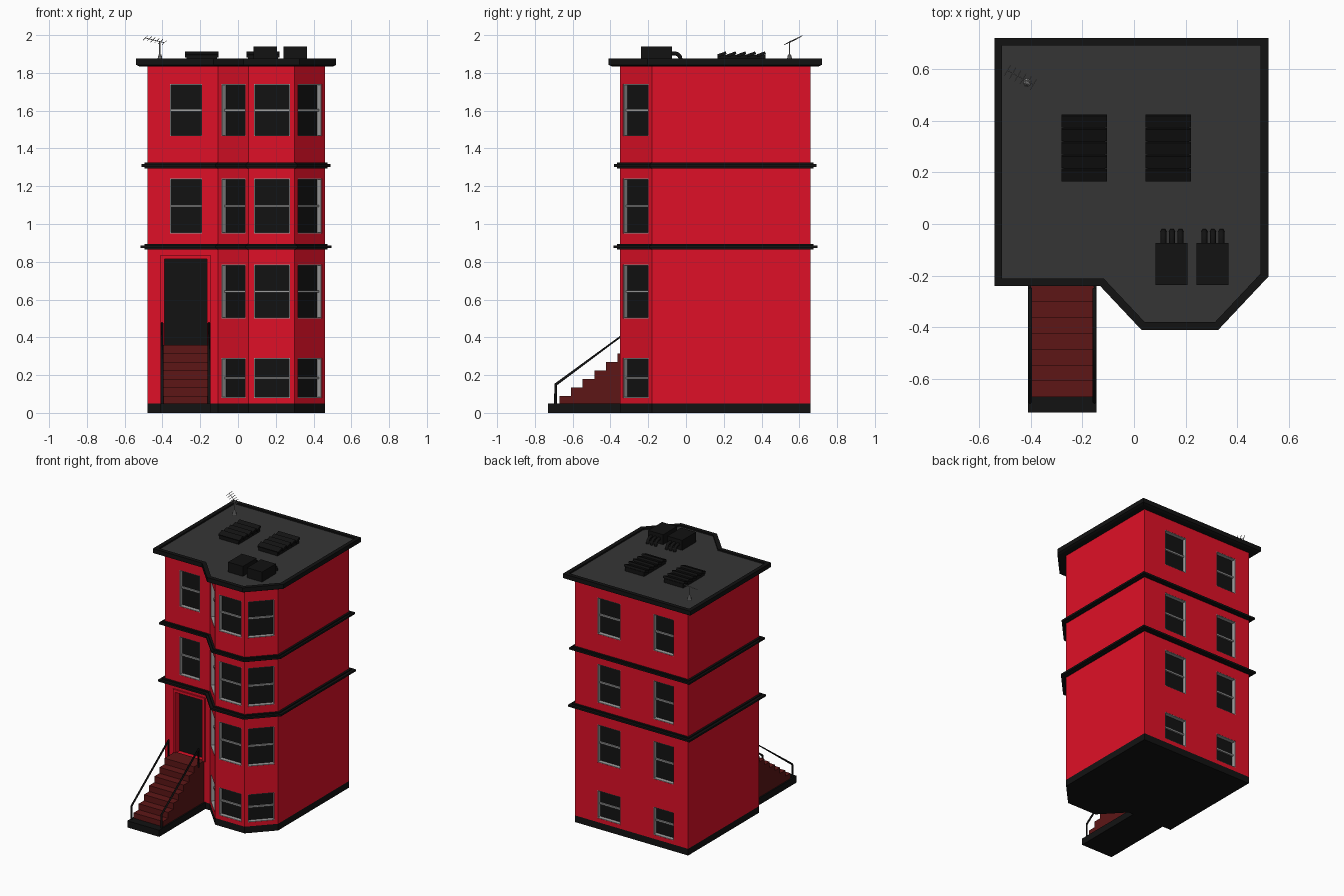
import bpy, bmesh, math
from mathutils import Matrix, Vector

if "Cube" in bpy.data.objects:
    bpy.data.objects.remove(bpy.data.objects["Cube"])


def mat(name, r, g, b):
    m = bpy.data.materials.new(name)
    m.diffuse_color = (r, g, b, 1)
    m.use_nodes = True
    m.node_tree.nodes["Principled BSDF"].inputs["Base Color"].default_value = m.diffuse_color
    return m


RED = mat("red_wall", 0.74, 0.005, 0.02)
BROWN = mat("dark_red_steps", 0.11, 0.008, 0.008)
BLACK = mat("black_trim", 0.006, 0.006, 0.006)
ROOF = mat("roof_grey", 0.036, 0.036, 0.036)
GREY = mat("light_grey", 0.35, 0.35, 0.35)

FOOT = [(-.48, -.18), (-.105, -.18), (.055, -.35), (.30, -.35),
        (.46, -.18), (.46, .66), (-.48, .66)]


def part(name, bm, material):
    bmesh.ops.recalc_face_normals(bm, faces=bm.faces)
    me = bpy.data.meshes.new(name)
    bm.to_mesh(me)
    bm.free()
    ob = bpy.data.objects.new(name, me)
    bpy.context.collection.objects.link(ob)
    if material:
        me.materials.append(material)
    return ob


def box(bm, x0, x1, y0, y1, z0, z1, frame=Matrix()):
    m = (frame @ Matrix.Translation(((x0 + x1) / 2, (y0 + y1) / 2, (z0 + z1) / 2))
         @ Matrix.Diagonal((x1 - x0, y1 - y0, z1 - z0, 1)))
    bmesh.ops.create_cube(bm, size=1, matrix=m)


def offset(d):
    """Footprint pushed outward by d with mitred corners."""
    out = []
    for i, p in enumerate(FOOT):
        p = Vector(p)
        a = (p - Vector(FOOT[i - 1])).normalized()
        b = (Vector(FOOT[(i + 1) % len(FOOT)]) - p).normalized()
        na, nb = Vector((a.y, -a.x)), Vector((b.y, -b.x))
        out.append(p + (na + nb) * d / (1 + na.dot(nb)))
    return out


def loft(name, profile, material):
    """Footprint rings stacked from (offset, z) pairs and capped."""
    bm = bmesh.new()
    rings = [[bm.verts.new((p.x, p.y, z)) for p in offset(d)] for d, z in profile]
    n = len(FOOT)
    for r, s in zip(rings, rings[1:]):
        for i in range(n):
            j = (i + 1) % n
            bm.faces.new((r[i], r[j], s[j], s[i]))
    bm.faces.new(rings[0][::-1])
    bm.faces.new(rings[-1])
    return part(name, bm, material)


def tube(name, paths, radius, material, res=0):
    cu = bpy.data.curves.new(name, 'CURVE')
    cu.dimensions = '3D'
    cu.bevel_depth = radius
    cu.bevel_resolution = res
    cu.use_fill_caps = True
    for path in paths:
        sp = cu.splines.new('POLY')
        sp.points.add(len(path) - 1)
        for q, p in zip(sp.points, path):
            q.co = (*p, 1)
    cu.materials.append(material)
    ob = bpy.data.objects.new(name, cu)
    bpy.context.collection.objects.link(ob)


# Main body, plinth, string courses and cornice
walls = loft("walls", [(0, .05), (0, 1.85)], RED)
loft("plinth", [(0, 0), (0, .05)], BLACK)
for name, z, d in (("lower_string_course", .88, .035), ("upper_string_course", 1.31, .03)):
    loft(name, [(.015, z - .015), (.015, z - .007), (d, z - .007), (d, z + .007),
                (.015, z + .007), (.015, z + .015)], BLACK)
loft("cornice", [(.045, 1.835), (.06, 1.843), (.06, 1.876), (.03, 1.876), (.03, 1.862)], BLACK)
loft("roof_deck", [(.03, 1.858), (.03, 1.865)], ROOF)

# Windows: recessed glass, grey reveals and a middle bar
ROWS = [(.08, .29), (.50, .785), (.95, 1.24), (1.465, 1.74)]
ang = math.atan2(.17, .16)
COLS = [(-.275, -.18, 0, .17, ROWS[2:]), (.18, -.35, 0, .19, ROWS),
        (.38, -.265, ang, .185, ROWS), (-.025, -.265, -ang, .185, ROWS),
        (.18, .66, math.pi, .19, ROWS), (-.275, .66, math.pi, .17, ROWS)]
D, T = .036, .004
cut, glass, reveal, bars = (bmesh.new() for _ in range(4))
for x, y, a, w, rows in COLS:
    f = Matrix.Translation((x, y, 0)) @ Matrix.Rotation(a, 4, 'Z')
    h = w / 2
    for z0, z1 in rows:
        zm = (z0 + z1) / 2
        box(cut, -h, h, -.03, D, z0, z1, f)
        box(glass, -h + T, h - T, D - .006, D - .001, z0 + T, z1 - T, f)
        for s in (-1, 1):
            e = sorted((s * h, s * (h - T)))
            box(reveal, e[0], e[1], .001, D, z0, z1, f)
        box(reveal, -h + T, h - T, .001, D, z0, z0 + T, f)
        box(reveal, -h + T, h - T, .001, D, z1 - T, z1, f)
        box(bars, -h + T, h - T, D - .018, D - .006, zm - .006, zm + .006, f)
part("window_glass", glass, BLACK)
part("window_reveals", reveal, GREY)
part("window_bars", bars, GREY)

# Doorway: opening, door and raised surround
box(cut, -.39, -.165, -.25, -.13, .355, .815)
bm = bmesh.new()
box(bm, -.39, -.165, -.136, -.131, .355, .815)
part("door", bm, BLACK)
bm = bmesh.new()
box(bm, -.41, -.39, -.19, -.175, .355, .835)
box(bm, -.165, -.145, -.19, -.175, .355, .835)
box(bm, -.39, -.165, -.19, -.175, .815, .835)
part("door_surround", bm, RED)

# Cut all openings out of the walls
cutter = part("opening_cutter", cut, None)
cutter.hide_render = True
mod = walls.modifiers.new("openings", 'BOOLEAN')
mod.object = cutter
mod.operation = 'DIFFERENCE'
mod.solver = 'EXACT'
bpy.context.view_layer.update()
me = bpy.data.meshes.new_from_object(walls.evaluated_get(bpy.context.evaluated_depsgraph_get()))
walls.modifiers.clear()
walls.data = me
bpy.data.objects.remove(cutter)

# Front steps on a black slab
bm = bmesh.new()
box(bm, -.41, -.145, -.73, -.18, 0, .05)
part("step_slab", bm, BLACK)
bm = bmesh.new()
for i in range(7):
    y = -.67 + i * .0615
    box(bm, -.40, -.155, y, y + .0615 if i < 6 else -.175, .05, .09 + i * .045)
part("front_steps", bm, BROWN)

# Handrails
tube("handrails", [[(x, -.69, .03), (x, -.69, .15), (x, -.25, .475), (x, -.25, .34)]
                   for x in (-.402, -.153)], .008, BLACK)

# Louvred roof vents
for name, x in (("left_roof_vent", -.1925), ("right_roof_vent", .1325)):
    bm = bmesh.new()
    box(bm, x - .08, x + .08, .168, .422, 1.86, 1.896)
    for i in range(5):
        f = Matrix.Translation((x, .19 + i * .052, 1.898)) @ Matrix.Rotation(.35, 4, 'X')
        box(bm, -.088, .088, -.024, .024, -.008, .008, f)
    part(name, bm, BLACK)

# Air conditioning units with bent hoses
hoses = []
bm = bmesh.new()
for x in (.145, .3035):
    box(bm, x - .062, x + .062, -.237, -.073, 1.86, 1.94)
    for dx in (-.031, .002, .035):
        arc = [(x + dx, -.06 + .031 * math.sin(t * math.pi / 10),
                1.872 + .031 * math.cos(t * math.pi / 10)) for t in range(6)]
        hoses.append([(x + dx, -.08, 1.903)] + arc + [(x + dx, -.029, 1.86)])
part("air_conditioners", bm, BLACK)
tube("air_conditioner_hoses", hoses, .012, BLACK, 1)

# Roof antenna: foot, mast, boom and cross rods
bm = bmesh.new()
bmesh.ops.create_cone(bm, cap_ends=True, segments=10, radius1=.016, radius2=.008, depth=.035,
                      matrix=Matrix.Translation((-.413, .548, 1.88)))
part("antenna_foot", bm, GREY)
a, b = Vector((-.39, .54, 1.96)), Vector((-.49, .595, 1.985))
cross = Vector((.45, .75, .43)).normalized() * .026
rods = [[a, b]]
for i in range(6):
    c = a.lerp(b, i / 5)
    rods.append([c - cross, c + cross])
tube("antenna_mast", [[(-.413, .548, 1.88), (-.413, .548, 1.966)]], .004, GREY, 1)
tube("antenna_rods", rods, .002, GREY)
